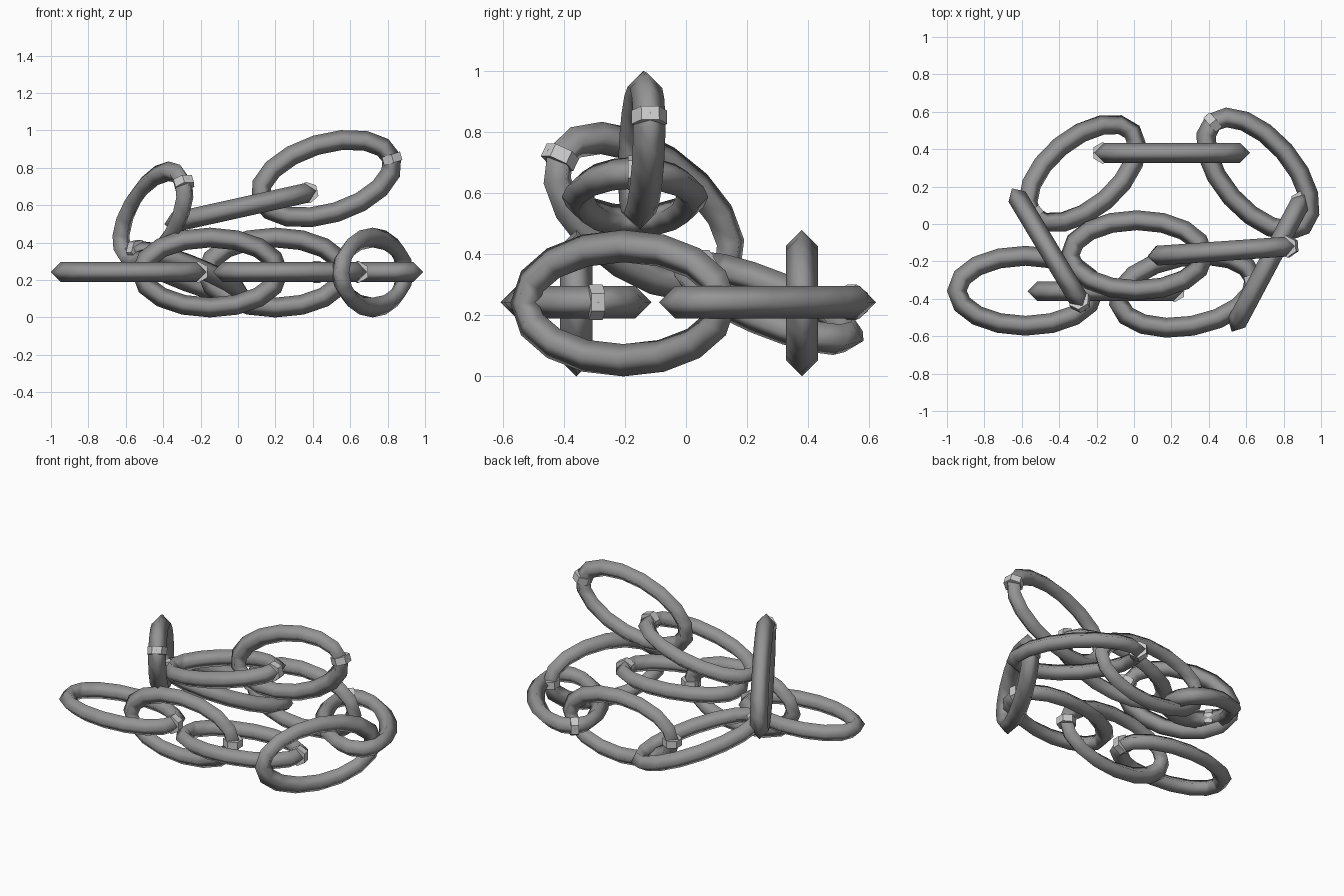
import bpy, bmesh
from math import sin, cos, pi, radians
from mathutils import Matrix, Vector

if "Cube" in bpy.data.objects:
    bpy.data.objects.remove(bpy.data.objects["Cube"])

A, B = 0.367, 0.187      # centre-line half length and half width of a link
R = 0.053                # tube radius
SEG, SIDES = 16, 4

dark = bpy.data.materials.new("dark_steel")
dark.diffuse_color = (0.3, 0.3, 0.3, 1)
dark.use_nodes = True
dark.node_tree.nodes["Principled BSDF"].inputs["Base Color"].default_value = dark.diffuse_color


def new_object(name, bm, matrix):
    bmesh.ops.recalc_face_normals(bm, faces=bm.faces)
    mesh = bpy.data.meshes.new(name)
    bm.to_mesh(mesh)
    bm.free()
    ob = bpy.data.objects.new(name, mesh)
    ob.matrix_world = matrix
    bpy.context.collection.objects.link(ob)
    return ob


# Oval ring with a four-sided tube, ridges facing outward and sideways
def link(name, matrix):
    bm = bmesh.new()
    rings = []
    for i in range(SEG):
        t = 2 * pi * i / SEG
        out = Vector((B * cos(t), A * sin(t), 0)).normalized()
        mid = Vector((A * cos(t), B * sin(t), 0))
        rings.append([bm.verts.new(mid + R * (cos(u) * out + sin(u) * Vector((0, 0, 1))))
                      for u in (2 * pi * k / SIDES for k in range(SIDES))])
    for i in range(SEG):
        a, b = rings[i], rings[(i + 1) % SEG]
        for k in range(SIDES):
            n = (k + 1) % SIDES
            bm.faces.new((a[k], b[k], b[n], a[n]))
    ob = new_object(name, bm, matrix)
    ob.data.polygons.foreach_set("use_smooth", [True] * len(ob.data.polygons))
    ob.data.materials.append(dark)


# Hexagonal weld collar around the tube at the tip of a link
def collar(name, matrix):
    bm = bmesh.new()
    bmesh.ops.create_cone(bm, cap_ends=True, segments=6, radius1=0.0585,
                          radius2=0.0585, depth=0.046,
                          matrix=Matrix.Rotation(pi / 2, 4, 'X'))
    # put a corner sideways and a flat face outward
    v = max(bm.verts, key=lambda p: p.co.z)
    if v.co.z < 0.058:
        bmesh.ops.rotate(bm, verts=bm.verts, cent=(0, 0, 0),
                         matrix=Matrix.Rotation(pi / 6, 3, 'Y'))
    new_object(name, bm, matrix @ Matrix.Translation((A, 0, 0)))


# Chain order: centre, then yaw, pitch and roll in degrees
chain = [
    ((-0.58, -0.357, 0.243), 0, 0, 0),
    ((-0.15, -0.36, 0.24), 0, 0, 90),
    ((0.28, -0.36, 0.243), 10, 0, 0),
    ((0.72, -0.205, 0.24), 62, 0, 90),
    ((0.662, 0.267, 0.243), 131, 0, 0),
    ((0.20, 0.38, 0.24), 180, 0, 90),
    ((-0.275, 0.27, 0.24), 220, 19, 0),
    ((-0.455, -0.138, 0.54), -59, 29, 90),
    ((0.016, -0.167, 0.588), 0, 12.5, 0),
    ((0.472, -0.145, 0.742), 4, 17, 90),
]
for n, (pos, yaw, pitch, roll) in enumerate(chain, 1):
    m = (Matrix.Translation(pos)
         @ Matrix.Rotation(radians(yaw), 4, 'Z')
         @ Matrix.Rotation(radians(-pitch), 4, 'Y')
         @ Matrix.Rotation(radians(roll), 4, 'X'))
    link(f"chain_link_{n}", m)
    collar(f"weld_collar_{n}", m)
